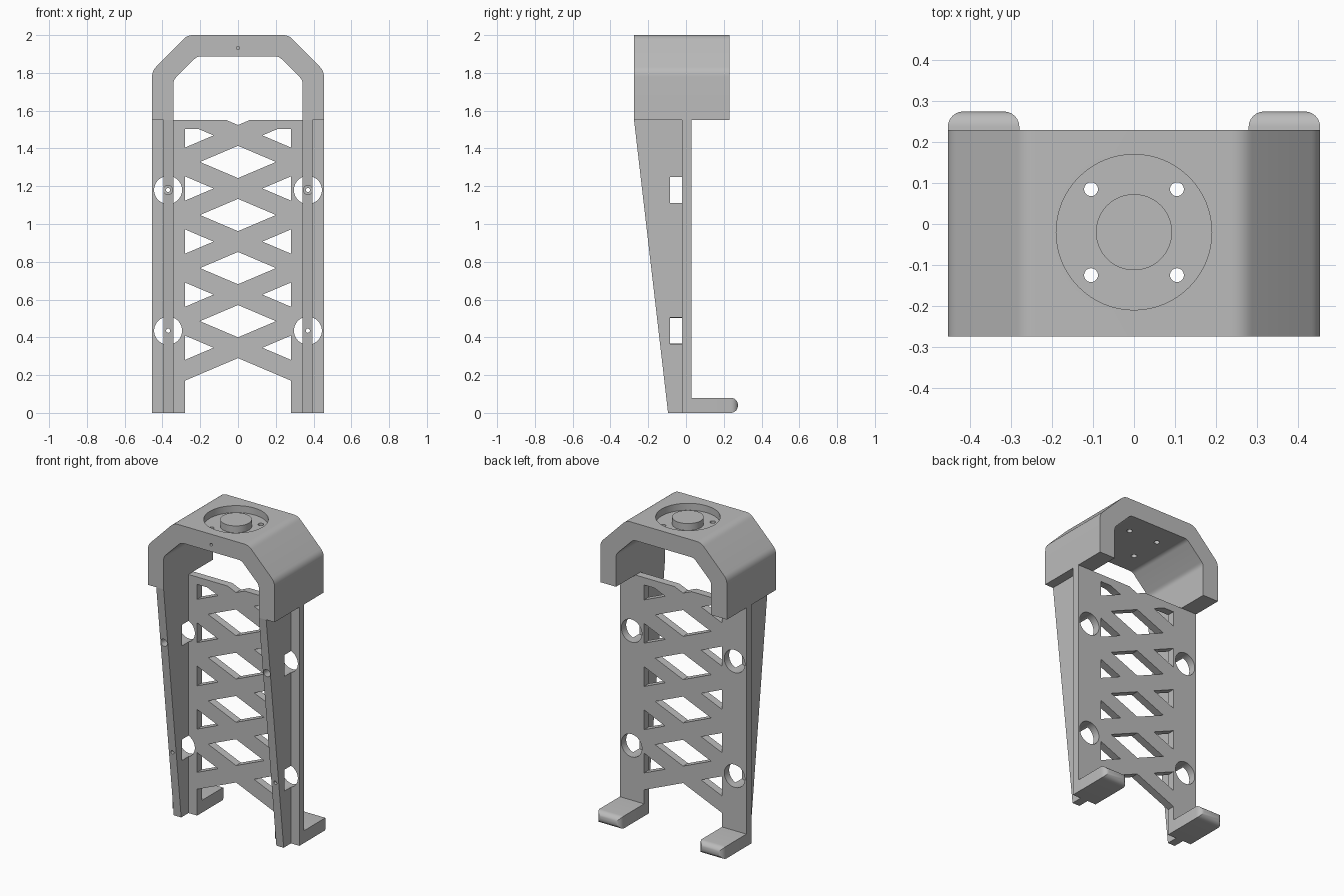
import bpy
import bmesh
import math
from mathutils import Vector

cube = bpy.data.objects.get("Cube")
if cube:
    bpy.data.objects.remove(cube, do_unlink=True)

GREY = (0.5, 0.5, 0.5, 1)
mat = bpy.data.materials.new("light grey plastic")
mat.use_nodes = True
mat.diffuse_color = GREY
mat.node_tree.nodes["Principled BSDF"].inputs["Base Color"].default_value = GREY

PLACE = {
    "x": lambda u, v, d: (d, u, v),
    "y": lambda u, v, d: (u, d, v),
    "z": lambda u, v, d: (u, v, d),
}


def prisms(name, profiles, axis, start, end):
    """Extrude flat outlines along an axis into one object."""
    bm = bmesh.new()
    for points in profiles:
        rings = [[bm.verts.new(PLACE[axis](u, v, d)) for u, v in points] for d in (start, end)]
        for ring in rings:
            bm.faces.new(ring)
        for i in range(len(points)):
            j = (i + 1) % len(points)
            bm.faces.new((rings[0][i], rings[0][j], rings[1][j], rings[1][i]))
    bmesh.ops.recalc_face_normals(bm, faces=bm.faces)
    mesh = bpy.data.meshes.new(name)
    bm.to_mesh(mesh)
    bm.free()
    obj = bpy.data.objects.new(name, mesh)
    bpy.context.collection.objects.link(obj)
    mesh.materials.append(mat)
    return obj


def activate(obj):
    bpy.ops.object.select_all(action="DESELECT")
    obj.select_set(True)
    bpy.context.view_layer.objects.active = obj


def cut(obj, profiles, axis, start, end):
    """Subtract extruded outlines from an object."""
    cutter = prisms("cutter", profiles, axis, start, end)
    cutter.hide_render = True
    mod = obj.modifiers.new("cut", "BOOLEAN")
    mod.operation = "DIFFERENCE"
    mod.solver = "EXACT"
    mod.object = cutter
    activate(obj)
    bpy.ops.object.modifier_apply(modifier=mod.name)
    bpy.data.objects.remove(cutter, do_unlink=True)


def smooth(obj):
    activate(obj)
    bpy.ops.object.shade_smooth_by_angle(angle=math.radians(30))


def circle(u, v, r, n=48):
    return [(u + r * math.cos(2 * math.pi * i / n), v + r * math.sin(2 * math.pi * i / n)) for i in range(n)]


def fillet(points, r, steps=6):
    """Round the inner points of a path, keeping its ends."""
    out = [points[0]]
    for a, p, b in zip(points, points[1:], points[2:]):
        a, p, b = Vector(a), Vector(p), Vector(b)
        s, e = p + (a - p).normalized() * r, p + (b - p).normalized() * r
        for i in range(steps + 1):
            t = i / steps
            out.append(tuple(s * (1 - t) ** 2 + p * 2 * t * (1 - t) + e * t * t))
    return out + [points[-1]]


def mirrored(half):
    return half + [(-u, v) for u, v in reversed(half)]


W, INNER, TOP = 0.455, 0.28, 1.55
FRONT, BACK = -0.02, 0.03
HOLES = [(s * 0.37, z) for s in (-1, 1) for z in (0.435, 1.18)]

# Lattice back panel: outline with bottom arch and top notch
SLOPE, HALF, STEP, LOW = 0.425, 0.055, 0.281, 0.345
crossings = [LOW + STEP * i for i in range(5)]
arch, notch = LOW - HALF, crossings[-1] + HALF
right = [(INNER, arch - SLOPE * INNER), (INNER, 0), (W, 0), (W, TOP), ((TOP - notch) / SLOPE, TOP)]
panel = prisms("lattice_panel", [[(0, arch)] + right + [(0, notch)] + [(-x, z) for x, z in reversed(right)]],
               "y", FRONT, BACK)

# Diamond windows, triangular side windows and round openings
windows = []
rise = STEP / 2 - HALF
for z in crossings[:-1]:
    mid = z + STEP / 2
    windows.append([(0, mid - rise), (rise / SLOPE, mid), (0, mid + rise), (-rise / SLOPE, mid)])
tip = HALF / SLOPE
spread = (INNER - tip) * SLOPE
for s in (-1, 1):
    for z in crossings[:-1]:
        windows.append([(s * tip, z), (s * INNER, z + spread), (s * INNER, z - spread)])
    z, lip = crossings[-1], 1.502
    windows.append([(s * tip, z), (s * (tip + (lip - z) / SLOPE), lip),
                    (s * INNER, lip), (s * INNER, z - spread)])
cut(panel, windows, "y", -0.1, 0.1)
cut(panel, [circle(x, z, 0.074) for x, z in HOLES], "y", -0.1, 0.1)
smooth(panel)

# Tapered ribs with screw clearances, and rounded feet
for side, label in ((1, "left"), (-1, "right")):
    rib = prisms(label + "_rib", [[(FRONT, 0), (FRONT, TOP), (-0.275, TOP), (-0.095, 0)]],
                 "x", side * 0.342, side * 0.395)
    spots = [(x, z) for x, z in HOLES if x * side > 0]
    cut(rib, [circle(x, z, 0.074) for x, z in spots], "y", -0.085, 0.1)
    cut(rib, [circle(x, z, 0.011, 20) for x, z in spots], "y", -0.4, 0.1)
    cut(rib, [circle(*spots[1], 0.024, 24)], "y", -0.4, -0.15)
    smooth(rib)

    foot = prisms(label + "_foot", [[(side * INNER, 0), (side * W, 0), (side * W, 0.08), (side * INNER, 0.08)]],
                  "y", BACK, 0.275)
    bm = bmesh.new()
    bm.from_mesh(foot.data)
    rim = [e for e in bm.edges if all(v.co.y > 0.2 for v in e.verts)]
    corners = [e for e in bm.edges if abs(e.verts[0].co.y - e.verts[1].co.y) < 0.01 and e in rim]
    bmesh.ops.bevel(bm, geom=corners, offset=0.038, segments=6, profile=0.5, affect="EDGES")
    bm.to_mesh(foot.data)
    bm.free()
    smooth(foot)

# Arched hood with rounded bends
outer = fillet([(W, TOP), (W, 1.81), (0.268, 2), (0, 2)], 0.03)[:-1]
inner = fillet([(0.342, TOP), (0.342, 1.762), (0.217, 1.887), (0, 1.887)], 0.02)[:-1]
hood = prisms("hood", [mirrored(outer) + list(reversed(mirrored(inner)))], "y", -0.275, 0.23)

# Ring recess, mounting holes and front pin hole
CY, FLOOR = -0.02, 1.955
cut(hood, [circle(0, CY, 0.19, 64)], "z", FLOOR, 2.1)
cut(hood, [circle(sx * 0.105, CY + sy * 0.105, 0.017, 24) for sx in (-1, 1) for sy in (-1, 1)], "z", 1.8, 2.1)
cut(hood, [circle(0, 1.932, 0.009, 16)], "y", -0.4, -0.2)
smooth(hood)

# Central boss inside the recess
boss = prisms("hood_boss", [circle(0, CY, 0.093, 64)], "z", FLOOR, 2)
smooth(boss)
